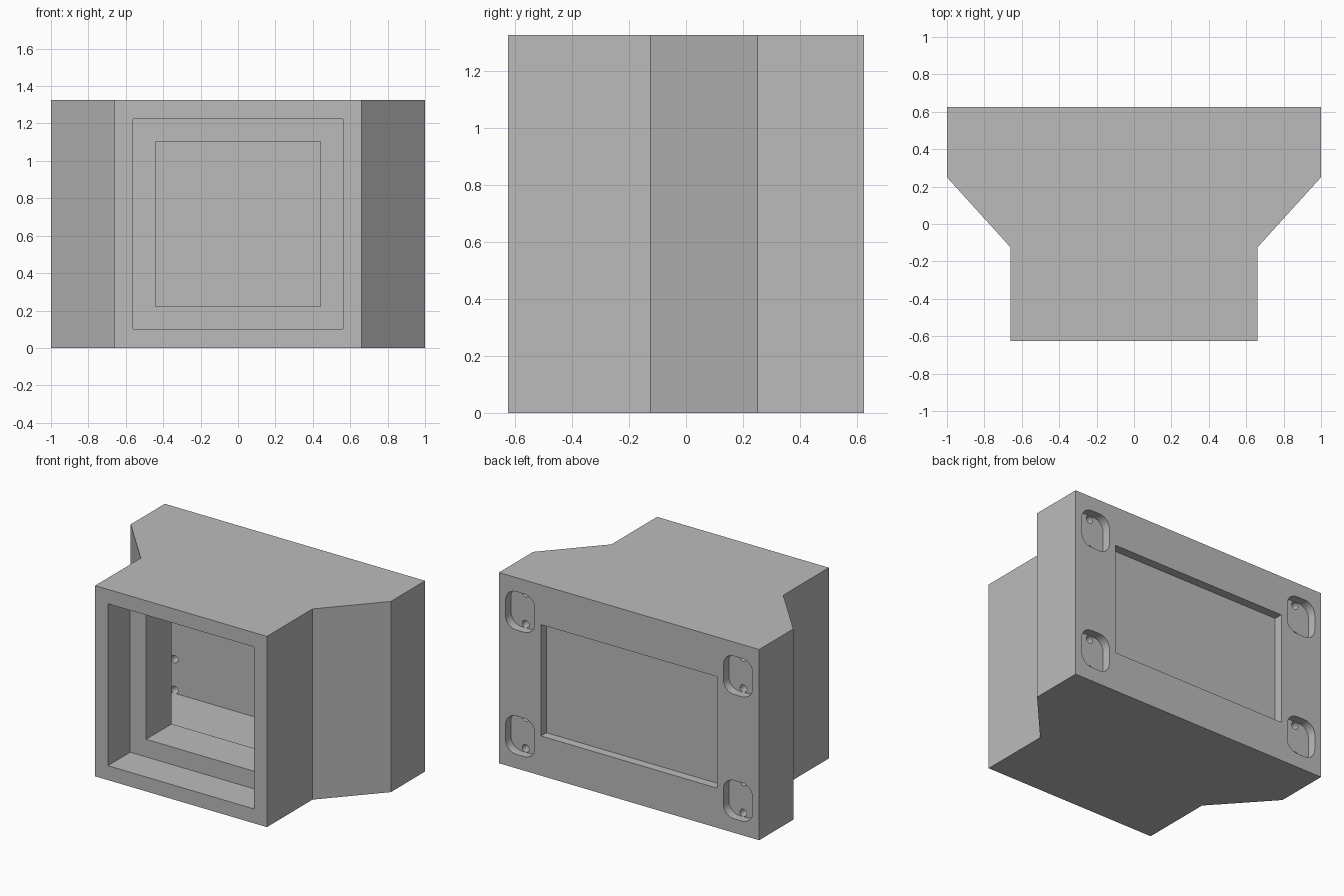
import bpy, bmesh, math
from mathutils import Vector

cube = bpy.data.objects.get("Cube")
if cube:
    bpy.data.objects.remove(cube, do_unlink=True)

HEIGHT = 1.325
MID = HEIGHT / 2
BACK = 0.625
POCKET_FLOOR = BACK - 0.06

grey = bpy.data.materials.new("plain grey")
grey.use_nodes = True
grey.diffuse_color = (0.5, 0.5, 0.5, 1)
for node in grey.node_tree.nodes:
    if node.type == 'BSDF_PRINCIPLED':
        node.inputs["Base Color"].default_value = (0.5, 0.5, 0.5, 1)


def prism(name, outline, start, offset):
    """Extrude a closed outline of 3D points by an offset vector."""
    bm = bmesh.new()
    face = bm.faces.new([bm.verts.new(Vector(p) + Vector(start)) for p in outline])
    grown = bmesh.ops.extrude_face_region(bm, geom=[face])["geom"]
    verts = [g for g in grown if isinstance(g, bmesh.types.BMVert)]
    bmesh.ops.translate(bm, verts=verts, vec=offset)
    bmesh.ops.recalc_face_normals(bm, faces=bm.faces)
    mesh = bpy.data.meshes.new(name)
    bm.to_mesh(mesh)
    bm.free()
    mesh.materials.append(grey)
    obj = bpy.data.objects.new(name, mesh)
    bpy.context.collection.objects.link(obj)
    return obj


def plan(name, half, bottom, top):
    """Vertical prism from one half of a mirrored floor plan."""
    points = half + [(-x, y) for x, y in reversed(half)]
    return prism(name, [(x, y, 0) for x, y in points], (0, 0, bottom), (0, 0, top - bottom))


def rounded(name, x, z, half_w, half_h, radius, y0, y1, steps=8):
    """Rounded rectangle facing front, running from y0 to y1."""
    outline = []
    for i, (sx, sz) in enumerate([(1, 1), (-1, 1), (-1, -1), (1, -1)]):
        for k in range(steps + 1):
            a = (i + k / steps) * math.pi / 2
            outline.append((sx * (half_w - radius) + radius * math.cos(a), 0,
                            sz * (half_h - radius) + radius * math.sin(a)))
    return prism(name, outline, (x, y0, z), (0, y1 - y0, 0))


def box(name, half_w, half_h, y0, y1):
    outline = [(sx * half_w, 0, sz * half_h)
               for sx, sz in [(1, 1), (-1, 1), (-1, -1), (1, -1)]]
    return prism(name, outline, (0, y0, MID), (0, y1 - y0, 0))


# Stepped housing
housing = plan("housing", [(0.66, -BACK), (0.66, -0.125), (1, 0.25), (1, BACK)], 0, HEIGHT)

# Front recess, opening and the wide cavity behind it
cutters = [
    box("front_recess", 0.5625, 0.5625, -0.8, -0.38),
    plan("cavity", [(0.565, -0.1), (0.9, 0.27), (0.9, 0.5)], 0.1, HEIGHT - 0.1),
    box("front_opening", 0.44, 0.44, -0.7, 0.1),
    box("back_panel_recess", 0.677, 0.387, POCKET_FLOOR, 0.8),
]

# Mounting pockets in the back corners, each with two screw holes
for sx in (-1, 1):
    for sz in (-1, 1):
        x, z = sx * 0.837, MID + sz * 0.432
        cutters.append(rounded("pocket", x, z, 0.112, 0.133, 0.08, POCKET_FLOOR, 0.8))
        for dz in (-0.107, 0.107):
            cutters.append(rounded("screw_hole", x, z + dz, 0.026, 0.026, 0.026,
                                   0.45, POCKET_FLOOR + 0.02, 4))

# Coincident corner points of round holes are merged before cutting
for cutter in cutters:
    bm = bmesh.new()
    bm.from_mesh(cutter.data)
    bmesh.ops.remove_doubles(bm, verts=bm.verts, dist=0.0001)
    bm.to_mesh(cutter.data)
    bm.free()
    cutter.hide_render = True

bpy.context.view_layer.objects.active = housing
for cutter in cutters:
    cut = housing.modifiers.new(cutter.name, 'BOOLEAN')
    cut.operation = 'DIFFERENCE'
    cut.solver = 'EXACT'
    cut.object = cutter
    bpy.ops.object.modifier_apply(modifier=cut.name)
    bpy.data.objects.remove(cutter, do_unlink=True)

# Smooth rounded walls, sharp corners
bpy.ops.object.select_all(action='DESELECT')
housing.select_set(True)
bpy.ops.object.shade_smooth_by_angle(angle=math.radians(30))
